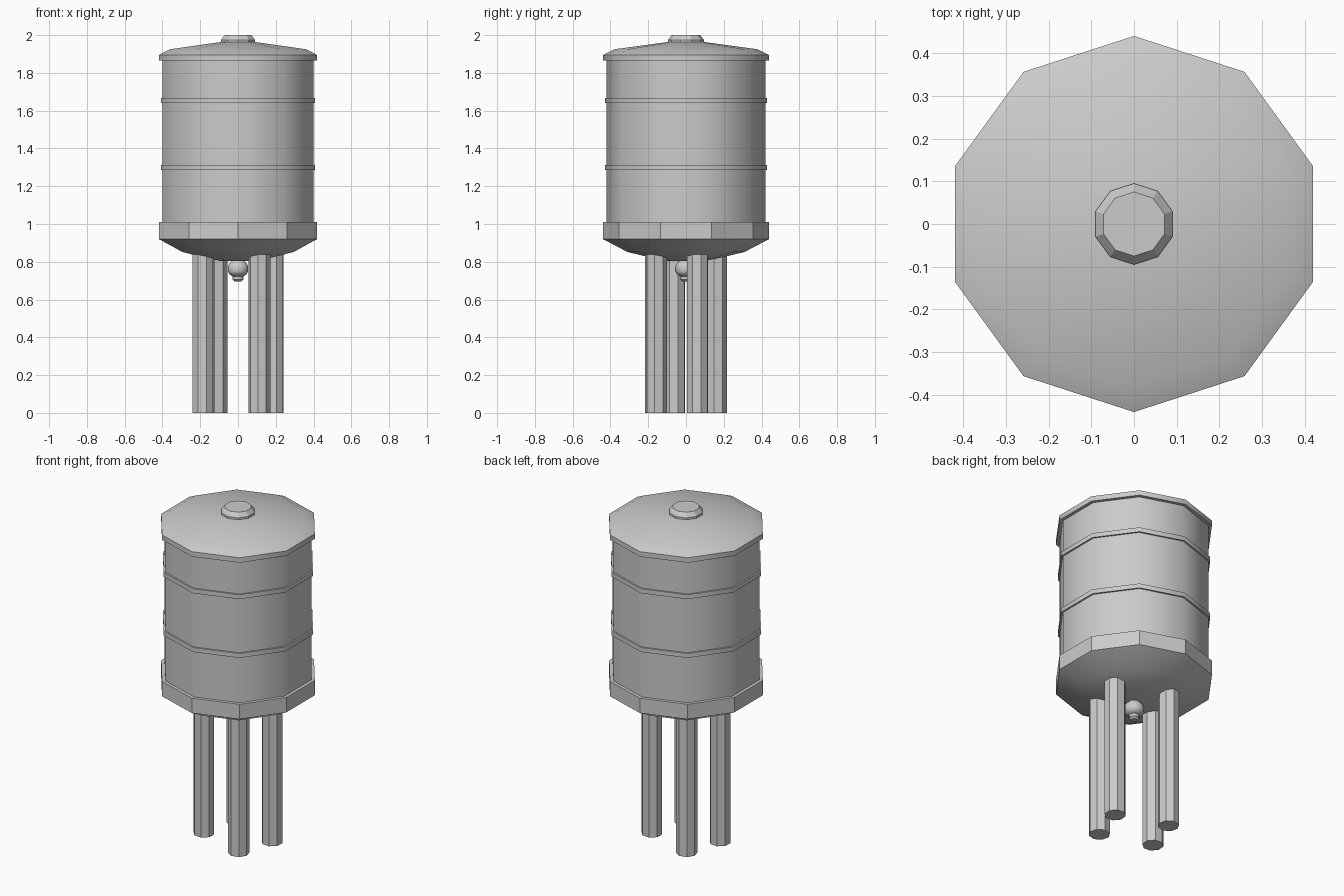
import bpy, bmesh
from math import radians, cos, sin, pi

if "Cube" in bpy.data.objects:
    bpy.data.objects.remove(bpy.data.objects["Cube"])


def lathe(name, profile, sides=10, turn=90, centre=(0, 0), smooth=True):
    """Closed solid of revolution from (radius, z) points, bottom to top."""
    bm = bmesh.new()
    rings = []
    for r, z in profile:
        ring = []
        for i in range(sides):
            a = radians(turn) + 2 * pi * i / sides
            ring.append(bm.verts.new((centre[0] + r * cos(a), centre[1] + r * sin(a), z)))
        rings.append(ring)
    for low, high in zip(rings, rings[1:]):
        for i in range(sides):
            j = (i + 1) % sides
            bm.faces.new((low[i], low[j], high[j], high[i]))
    bm.faces.new(rings[0][::-1])
    bm.faces.new(rings[-1])
    mesh = bpy.data.meshes.new(name)
    bm.to_mesh(mesh)
    bm.free()
    obj = bpy.data.objects.new(name, mesh)
    bpy.context.collection.objects.link(obj)
    if smooth:
        bpy.ops.object.select_all(action='DESELECT')
        obj.select_set(True)
        bpy.context.view_layer.objects.active = obj
        bpy.ops.object.shade_smooth_by_angle(angle=radians(40))
    return obj


# Ten-sided tank wall
lathe("tank_body", [(0.42, 0.97), (0.42, 1.88)])

# Two hoops around the wall
for label, z in (("lower", 1.285), ("upper", 1.64)):
    lathe(label + "_hoop", [(0.43, z), (0.43, z + 0.027)])

# Base collar and dished bottom
lathe("base_collar", [(0.44, 0.92), (0.44, 1.01)], smooth=False)
lathe("dished_bottom", [(0.09, 0.803), (0.20, 0.825), (0.31, 0.852), (0.44, 0.92)])

# Lid with rim and shallow roof
lathe("lid", [(0.44, 1.865), (0.44, 1.895), (0.38, 1.925), (0.085, 1.965)])

# Hatch cap on the lid
lathe("hatch_cap", [(0.095, 1.95), (0.095, 1.975), (0.075, 2.0)], smooth=False)

# Drain ball and nozzle beneath the tank
lathe("drain_ball", [(0.03, 0.723), (0.049, 0.735), (0.057, 0.75), (0.057, 0.775),
                     (0.049, 0.79), (0.03, 0.81)])
lathe("drain_nozzle", [(0.018, 0.695), (0.03, 0.706), (0.03, 0.73)])

# Four octagonal legs under alternate corners of the ten-sided tank
for n, angle in enumerate((18, 126, 198, 306), 1):
    a = radians(angle)
    lathe("leg_%d" % n, [(0.059, 0.0), (0.059, 0.842)], sides=8, turn=angle,
          centre=(0.195 * cos(a), 0.195 * sin(a)), smooth=False)
